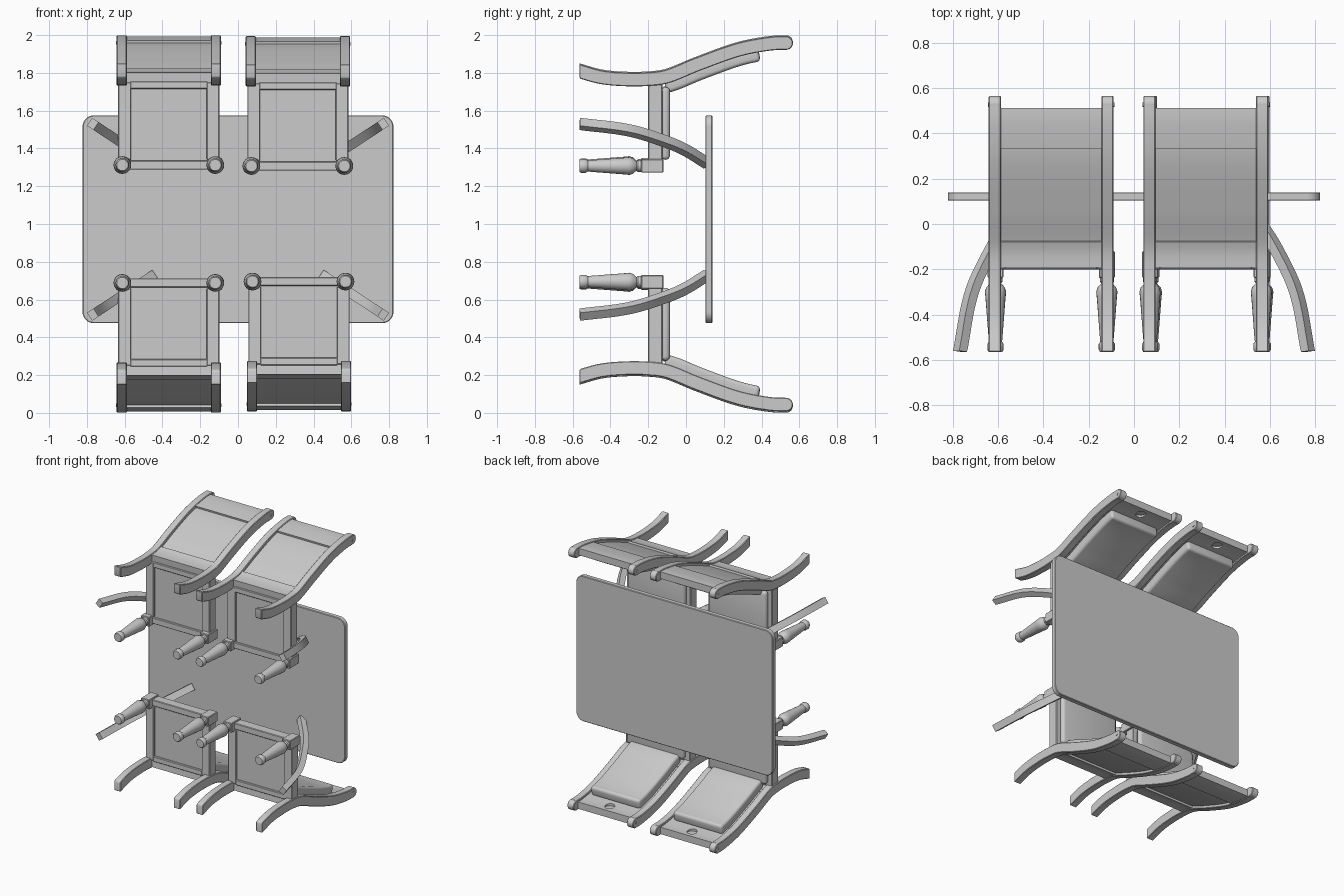
import bpy, bmesh, math
from mathutils import Matrix, Vector

if "Cube" in bpy.data.objects:
    bpy.data.objects.remove(bpy.data.objects["Cube"])

GREY = (0.6, 0.6, 0.6, 1)
grey = bpy.data.materials.new("plain grey")
grey.use_nodes = True
grey.diffuse_color = GREY
grey.node_tree.nodes["Principled BSDF"].inputs["Base Color"].default_value = GREY
made = []


def place(name, bm, matrix=Matrix()):
    """Make an object from a transformed copy of a bmesh."""
    mesh = bpy.data.meshes.new(name)
    work = bm.copy()
    work.transform(matrix)
    bmesh.ops.recalc_face_normals(work, faces=work.faces)
    work.to_mesh(mesh)
    work.free()
    mesh.materials.append(grey)
    obj = bpy.data.objects.new(name, mesh)
    bpy.context.collection.objects.link(obj)
    made.append(obj)
    return obj


def soften(bm, width, segments=2, angle=0.7):
    edges = [e for e in bm.edges if len(e.link_faces) == 2 and e.calc_face_angle(0) > angle]
    bmesh.ops.bevel(bm, geom=edges, offset=width, segments=segments, profile=0.5,
                    affect='EDGES', clamp_overlap=True)
    return bm


def box(x, y, z, bevel=0.004, segments=1):
    bm = bmesh.new()
    bmesh.ops.create_cube(bm, size=1)
    for v in bm.verts:
        v.co = [lo + (c + 0.5) * (hi - lo) for c, (lo, hi) in zip(v.co, (x, y, z))]
    return soften(bm, bevel, segments) if bevel else bm


def curve_height(points, y):
    """Smooth height of a curve through (y, z) points."""
    n = len(points)

    def slope(i):
        a, b = points[max(i - 1, 0)], points[min(i + 1, n - 1)]
        return (b[1] - a[1]) / (b[0] - a[0])
    i = max([k for k in range(n - 1) if points[k][0] <= y] or [0])
    (y0, z0), (y1, z1) = points[i], points[i + 1]
    h = y1 - y0
    t = (y - y0) / h
    return ((2*t**3 - 3*t**2 + 1) * z0 + (t**3 - 2*t**2 + t) * h * slope(i)
            + (3*t**2 - 2*t**3) * z1 + (t**3 - t**2) * h * slope(i + 1))


def sweep(points, span, x, offsets, count=24, floor=-0.565):
    """Rectangular bar that follows a curve."""
    bm = bmesh.new()
    rings = []
    for k in range(count + 1):
        y = span[0] + (span[1] - span[0]) * k / count
        z = curve_height(points, y)
        d = (curve_height(points, y + 0.001) - curve_height(points, y - 0.001)) / 0.002
        normal = Vector((-d, 1)).normalized()
        ring = []
        for xx, off in ((x[0], 0), (x[1], 0), (x[1], 1), (x[0], 1)):
            p = Vector((y, z)) + normal * offsets[off]
            ring.append(bm.verts.new((xx, max(p.x, floor), p.y)))
        rings.append(ring)
    for a, b in zip(rings, rings[1:]):
        for i in range(4):
            j = (i + 1) % 4
            bm.faces.new((a[i], a[j], b[j], b[i]))
    bm.faces.new(rings[0])
    bm.faces.new(rings[-1])
    bmesh.ops.recalc_face_normals(bm, faces=bm.faces)
    return bm


def lathe(profile, x, z, sides=20):
    """Turned part around a line along y."""
    bm = bmesh.new()
    verts = [bm.verts.new((x + r, y, z)) for y, r in profile]
    edges = [bm.edges.new(pair) for pair in zip(verts, verts[1:])]
    bmesh.ops.spin(bm, geom=verts + edges, cent=(x, 0, z), axis=(0, 1, 0),
                   angle=math.tau, steps=sides)
    bmesh.ops.remove_doubles(bm, verts=bm.verts, dist=0.0001)
    return bm


def rod(x, y, z, radius):
    """Round rod along x."""
    bm = bmesh.new()
    bmesh.ops.create_cone(bm, cap_ends=True, segments=24, radius1=radius, radius2=radius,
                          depth=x[1] - x[0],
                          matrix=Matrix.Translation((sum(x) / 2, y, z)) @ Matrix.Rotation(math.pi / 2, 4, 'Y'))
    return bm


# Chair parts, around x = 0
POST = [(-0.58, 1.818), (-0.45, 1.782), (-0.31, 1.77), (-0.2, 1.772), (-0.1, 1.786),
        (0.06, 1.85), (0.28, 1.928), (0.45, 1.96), (0.54, 1.963)]
TURNING = [(-0.565, 0), (-0.565, 0.03), (-0.555, 0.036), (-0.53, 0.036), (-0.52, 0.029),
           (-0.5, 0.031), (-0.33, 0.044), (-0.3, 0.047), (-0.28, 0.041), (-0.262, 0.024),
           (-0.255, 0.031), (-0.235, 0.031), (-0.235, 0)]
IN, OUT = 0.222, 0.276
parts = {}
for side, s in (("left", 1), ("right", -1)):
    wide = sorted((s * IN, s * OUT))
    parts[side + "_back_post"] = soften(sweep(POST, (-0.575, 0.53), wide, (-0.036, 0.036), 40), 0.004, 1)
    parts[side + "_post_end"] = soften(rod(wide, 0.53, 1.963, 0.036), 0.004, 1)
    parts[side + "_post_pin"] = rod(sorted((s * 0.27, s * 0.279)), 0.527, 1.96, 0.009)
    parts[side + "_front_leg"] = lathe(TURNING, s * 0.246, 1.312)
    parts[side + "_leg_block"] = box((s * 0.246 - 0.035, s * 0.246 + 0.035), (-0.238, -0.12), (1.277, 1.349))
    parts[side + "_seat_rail"] = box(sorted((s * 0.2, s * 0.268)), (-0.2, -0.125), (1.34, 1.75))
parts["front_seat_rail"] = box((-0.22, 0.22), (-0.2, -0.125), (1.288, 1.335))
parts["rear_seat_rail"] = box((-0.205, 0.205), (-0.2, -0.125), (1.715, 1.755))
parts["seat_panel"] = box((-0.205, 0.205), (-0.185, -0.12), (1.33, 1.72), 0)
parts["seat_cushion"] = box((-0.24, 0.24), (-0.13, -0.085), (1.345, 1.73), 0.025, 4)
parts["lower_back_rail"] = sweep(POST, (-0.19, -0.07), (-IN, IN), (-0.025, 0.03), 8)
parts["back_panel"] = sweep(POST, (-0.08, 0.35), (-IN, IN), (-0.02, 0.016))
parts["back_cushion"] = soften(sweep(POST, (-0.12, 0.38), (-0.205, 0.205), (-0.085, -0.01)), 0.03, 4)

# Top rail with a round recess on its inner face
rail = place("rail_blank", sweep(POST, (0.34, 0.512), (-IN, IN), (-0.022, 0.03), 8))
punch = place("recess_cutter", lathe([(-0.02, 0), (-0.02, 0.035), (0.02, 0.035), (0.02, 0)], 0, 0),
              Matrix.Translation((0, 0.45, 1.93)) @ Matrix.Rotation(math.pi / 2, 4, 'X'))
punch.hide_render = True
cut = rail.modifiers.new("recess", 'BOOLEAN')
cut.operation = 'DIFFERENCE'
cut.object = punch
bpy.context.view_layer.update()
carved = bmesh.new()
carved.from_object(rail, bpy.context.evaluated_depsgraph_get())
parts["top_back_rail"] = carved
for helper in (rail, punch):
    made.remove(helper)
    bpy.data.objects.remove(helper)

# Four chairs, the lower pair mirrored
flip = Matrix.Translation((0, 0, 2)) @ Matrix.Diagonal((1, 1, -1, 1))
chairs = {"upper_right_chair": Matrix.Translation((-0.366, 0, 0)),
          "upper_left_chair": Matrix.Translation((0.317, 0, -0.005)),
          "lower_right_chair": Matrix.Translation((-0.366, 0, 0)) @ flip,
          "lower_left_chair": Matrix.Translation((0.323, 0, 0.007)) @ flip}
for chair, matrix in chairs.items():
    for name, bm in parts.items():
        place(chair + "_" + name, bm, matrix)

# Table top with rounded corners
top = box((-0.823, 0.823), (0.103, 0.14), (0.475, 1.575), 0)
corners = [e for e in top.edges if abs(e.verts[0].co.y - e.verts[1].co.y) > 0.01]
bmesh.ops.bevel(top, geom=corners, offset=0.06, segments=8, profile=0.5, affect='EDGES')
place("table_top", soften(top, 0.004, 1))

# Splayed curved table legs
LEG = [(-0.565, 0.92), (-0.3, 0.857), (-0.1, 0.745), (0, 0.665), (0.11, 0.54)]
leg = sweep(LEG, (-0.565, 0.11), (-0.025, 0.025), (-0.021, 0.021))
turn = math.atan2(0.836, 0.549)
for i, angle in enumerate((turn, -turn, math.pi - turn, math.pi + turn)):
    place("table_leg_%d" % (i + 1), leg,
          Matrix.Translation((0, 0, 1.025)) @ Matrix.Rotation(angle, 4, 'Y'))

# Smooth shading with sharp edges kept
bpy.ops.object.select_all(action='DESELECT')
for obj in made:
    obj.select_set(True)
bpy.context.view_layer.objects.active = made[0]
bpy.ops.object.shade_smooth_by_angle(angle=math.radians(35))
